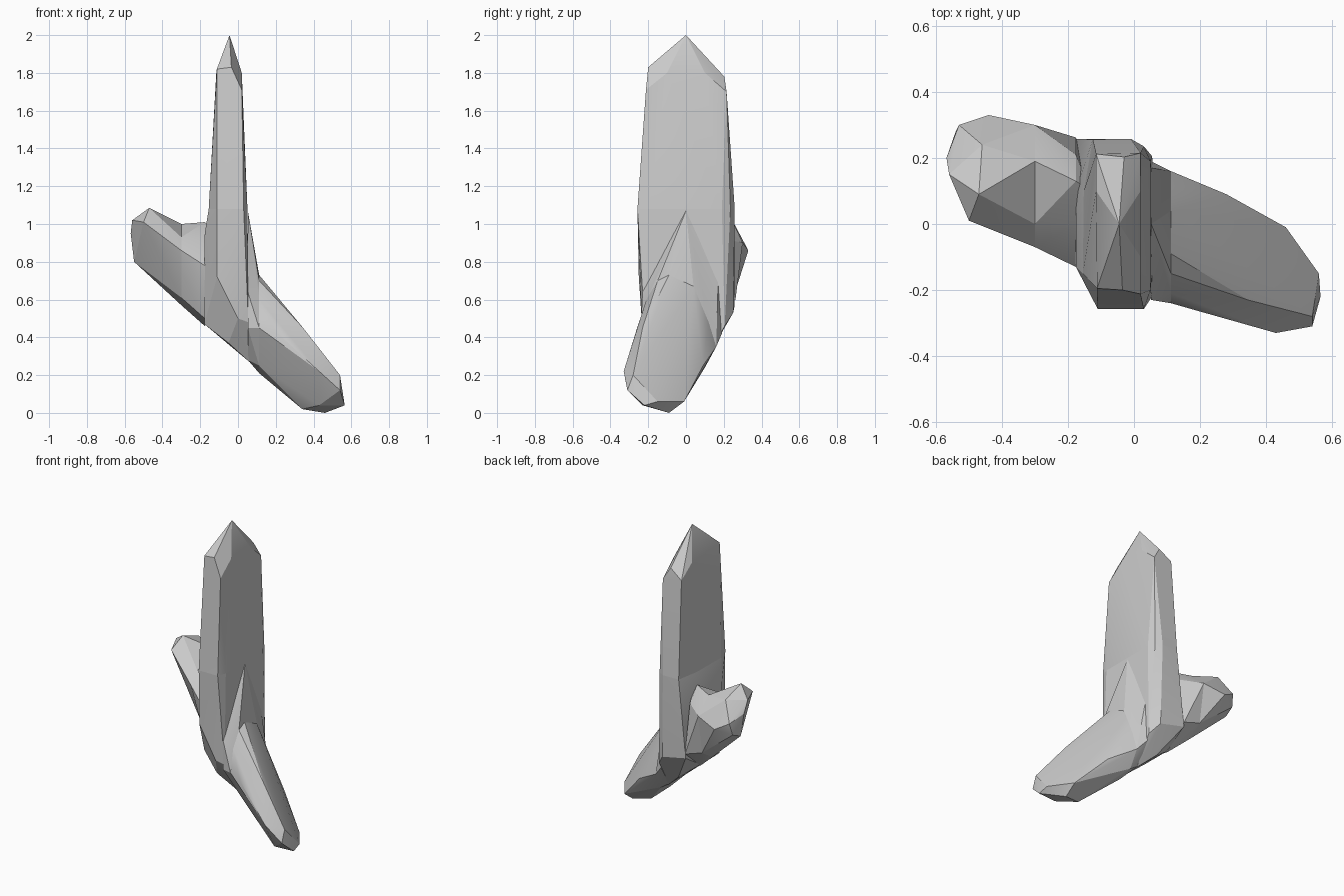
import bpy
import bmesh
import math
from mathutils import Vector

default_cube = bpy.data.objects.get("Cube")
if default_cube:
    bpy.data.objects.remove(default_cube, do_unlink=True)

# One plain stone colour for the whole cluster
stone = bpy.data.materials.new("stone_grey")
stone.use_nodes = True
stone_colour = (.6, .6, .6, 1)
stone.diffuse_color = stone_colour
stone.node_tree.nodes["Principled BSDF"].inputs["Base Color"].default_value = stone_colour


def both_sides(*points):
    """Repeat each point on the front and the back."""
    return [(x, side * y, z) for x, y, z in points for side in (-1, 1)]


def slice_at(x, *outline):
    """Cross-section across the x axis, given as (y, z) corners."""
    return [(x, y, z) for y, z in outline]


def level_at(z, *outline):
    """Horizontal cross-section, given as (x, y) corners."""
    return [(x, y, z) for x, y in outline]


def faceted_stone(name, corners):
    """Wrap corner points in a convex faceted shell."""
    mesh = bpy.data.meshes.new(name)
    bm = bmesh.new()
    for corner in corners:
        bm.verts.new(Vector(corner))
    result = bmesh.ops.convex_hull(bm, input=bm.verts)
    unused = set(result["geom_interior"] + result["geom_unused"])
    loose = [item for item in unused if isinstance(item, bmesh.types.BMVert)]
    bmesh.ops.delete(bm, geom=loose, context="VERTS")
    bmesh.ops.dissolve_limit(bm, angle_limit=math.radians(2),
                             verts=bm.verts, edges=bm.edges)
    bmesh.ops.recalc_face_normals(bm, faces=bm.faces)
    bm.to_mesh(mesh)
    bm.free()
    mesh.materials.append(stone)
    stone_object = bpy.data.objects.new(name, mesh)
    bpy.context.collection.objects.link(stone_object)
    bpy.ops.object.select_all(action="DESELECT")
    stone_object.select_set(True)
    bpy.context.view_layer.objects.active = stone_object
    bpy.ops.object.shade_smooth_by_angle(angle=math.radians(18))
    return stone_object


# Flat, chamfered outline where the two halves of the tall blade meet
blade_waist = level_at(
    1.08,
    (-.155, -.15),
    (-.11, -.257),
    (.03, -.257),
    (.05, -.2),
    (.05, .19),
    (.03, .235),
    (-.01, .258),
    (-.125, .256),
    (-.152, .1),
)

# Upper blade: slim slab with bevelled shoulders and a pointed tip
blade_shoulders = [
    (-.112, -.195, 1.82),
    (-.035, -.2, 1.83),
    (.02, -.212, 1.71),
    (.02, -.1, 1.8),
    (.02, .1, 1.8),
    (.02, .215, 1.7),
    (-.03, .203, 1.78),
    (-.115, .212, 1.72),
    (-.115, .1, 1.8),
]
blade_tip = [(-.045, 0, 2)]
faceted_stone("upper_blade", blade_waist + blade_shoulders + blade_tip)

# Lower blade: continues the slab down to a slanting, chamfered root
blade_flanks = [
    (-.176, -.13, .95),
    (-.11, -.25, .72),
    (0, -.235, .5),
    (.055, -.22, .48),
    (-.176, .1, .95),
    (-.178, .258, .57),
    (0, .25, .53),
    (.055, .205, .46),
]
blade_root = both_sides(
    (-.178, .1, .47),
    (-.05, .15, .37),
    (.06, .1, .27),
)
faceted_stone("lower_blade", blade_waist + blade_flanks + blade_root)

# Front shard: a pointed collar against the blade, then a drooping crystal
shard_base = slice_at(
    .112,
    (-.24, .45),
    (-.21, .6),
    (-.15, .7),
    (-.09, .73),
    (.04, .67),
    (.12, .48),
    (.16, .35),
    (.1, .24),
    (0, .21),
    (-.13, .25),
)
collar_back = slice_at(
    .052,
    (0, 1.07),
    (-.23, .64),
    (-.23, .45),
    (.17, .7),
    (.19, .42),
    (.1, .28),
    (-.1, .28),
)
faceted_stone("front_shard_collar", shard_base + collar_back)

shard_ridge = [
    (.345, -.23, .45),
    (.21, .04, .47),
    (.2, -.265, .43),
    (.28, .09, .25),
]
shard_end = [
    (.54, -.28, .2),
    (.565, -.22, .04),
    (.56, -.15, .06),
    (.54, -.31, .12),
    (.43, -.33, .22),
    (.43, -.23, .04),
    (.46, -.09, 0),
    (.46, -.01, .06),
    (.34, -.12, .02),
]
faceted_stone("front_shard", shard_base + shard_ridge + shard_end)

# Rear shard: a short neck out of the blade, then a blunt rising crystal
rear_neck = slice_at(
    -.3,
    (-.07, .86),
    (0, .93),
    (.19, 1),
    (.3, .9),
    (.26, .64),
    (.15, .57),
    (.02, .61),
)
rear_root = slice_at(
    -.176,
    (-.13, .78),
    (0, .92),
    (.13, 1.01),
    (.21, .92),
    (.262, .6),
    (.1, .46),
    (-.08, .5),
)
rear_heart = slice_at(-.13, (0, .8), (.1, .97), (.15, .6))
faceted_stone("rear_shard_neck", rear_neck + rear_root + rear_heart)

rear_end = [
    (-.47, .09, 1.085),
    (-.42, .15, 1.05),
    (-.46, .24, 1.03),
    (-.5, .01, 1.01),
    (-.56, .15, 1.02),
    (-.568, .2, .95),
    (-.55, .21, .8),
    (-.54, .28, .83),
    (-.53, .3, .91),
    (-.44, .33, .86),
]
faceted_stone("rear_shard", rear_neck + rear_end)
